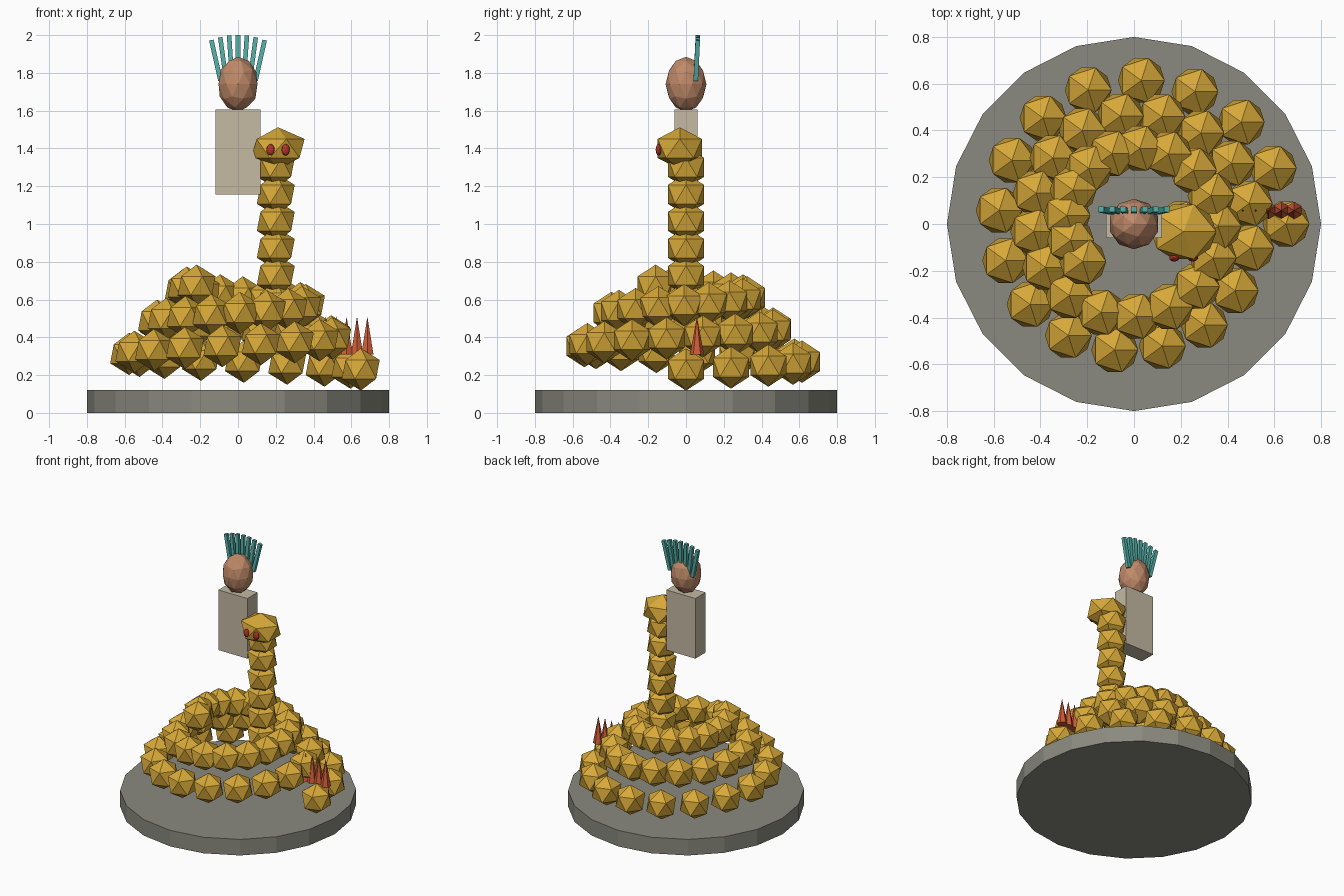
import bpy, math
from mathutils import Vector

cube = bpy.data.objects.get("Cube")
if cube:
    bpy.data.objects.remove(cube, do_unlink=True)


def linear(c):
    return c / 12.92 if c <= 0.04045 else ((c + 0.055) / 1.055) ** 2.4


def material(name, *srgb):
    colour = [linear(c) for c in srgb] + [1]
    mat = bpy.data.materials.new(name)
    mat.use_nodes = True
    mat.diffuse_color = colour
    mat.node_tree.nodes["Principled BSDF"].inputs["Base Color"].default_value = colour
    return mat


gold = material("gold scales", 0.84, 0.66, 0.22)
stone = material("grey stone", 0.54, 0.54, 0.50)
linen = material("pale linen", 0.77, 0.73, 0.64)
skin = material("brown skin", 0.75, 0.54, 0.41)
teal = material("teal feather", 0.33, 0.69, 0.66)
orange = material("orange red spike", 0.82, 0.36, 0.22)
red = material("dark red eye", 0.70, 0.20, 0.16)


def finish(name, mat, scale=(1, 1, 1)):
    obj = bpy.context.object
    obj.name = name
    obj.scale = scale
    obj.data.materials.append(mat)
    return obj


def ball(name, mat, loc, scale, detail=1):
    bpy.ops.mesh.primitive_ico_sphere_add(subdivisions=detail, radius=1, location=loc)
    return finish(name, mat, scale)


def box(name, mat, loc, size, rot=(0, 0, 0)):
    bpy.ops.mesh.primitive_cube_add(size=1, location=loc, rotation=rot)
    return finish(name, mat, size)


# Round stone base
bpy.ops.mesh.primitive_cylinder_add(vertices=20, radius=0.8, depth=0.12, location=(0, 0, 0.06))
finish("base", stone)

# Coiled body, spiralling inward and upward
segment = (0.112,) * 3
for i in range(44):
    angle, radius = 0.38 * i, 0.65 - 0.0088 * i
    ball("coil_segment", gold,
         (radius * math.cos(angle), radius * math.sin(angle), 0.23 + 0.0103 * i), segment)

# Upright neck
for i in range(6):
    ball("neck_segment", gold, (0.2, 0, 1.3 - 0.143 * i), segment)

# Serpent head and eyes
ball("serpent_head", gold, (0.212, -0.033, 1.4), (0.157, 0.138, 0.112))
for side in (-1, 1):
    ball("serpent_eye", red, (0.212 + 0.04 * side, -0.145, 1.393), (0.022, 0.016, 0.031), 2)

# Row of tail spikes
for i in range(5):
    bpy.ops.mesh.primitive_cone_add(vertices=6, radius1=0.037, depth=0.2,
                                    location=(0.465 + 0.055 * i, 0.058, 0.41))
    finish("tail_spike", orange)

# Figure: torso and head
box("torso", linen, (0, 0, 1.38), (0.24, 0.12, 0.45))
ball("figure_head", skin, (0, 0, 1.74), (0.108, 0.108, 0.145), 2)

# Fan of feathers
for i in range(-3, 4):
    low = Vector((0.031 * i, 0.051, 1.75 + 0.001 * i * i))
    high = Vector((0.047 * i, 0.063, 2.0 - 0.003 * i * i))
    lean = (high - low).to_track_quat('Z', 'Y').to_euler()
    lean = (-math.atan2(0.012, 0.25), math.atan2(high.x - low.x, high.z - low.z), 0)
    box("feather", teal, (low + high) / 2, (0.024, 0.024, (high - low).length), lean)
